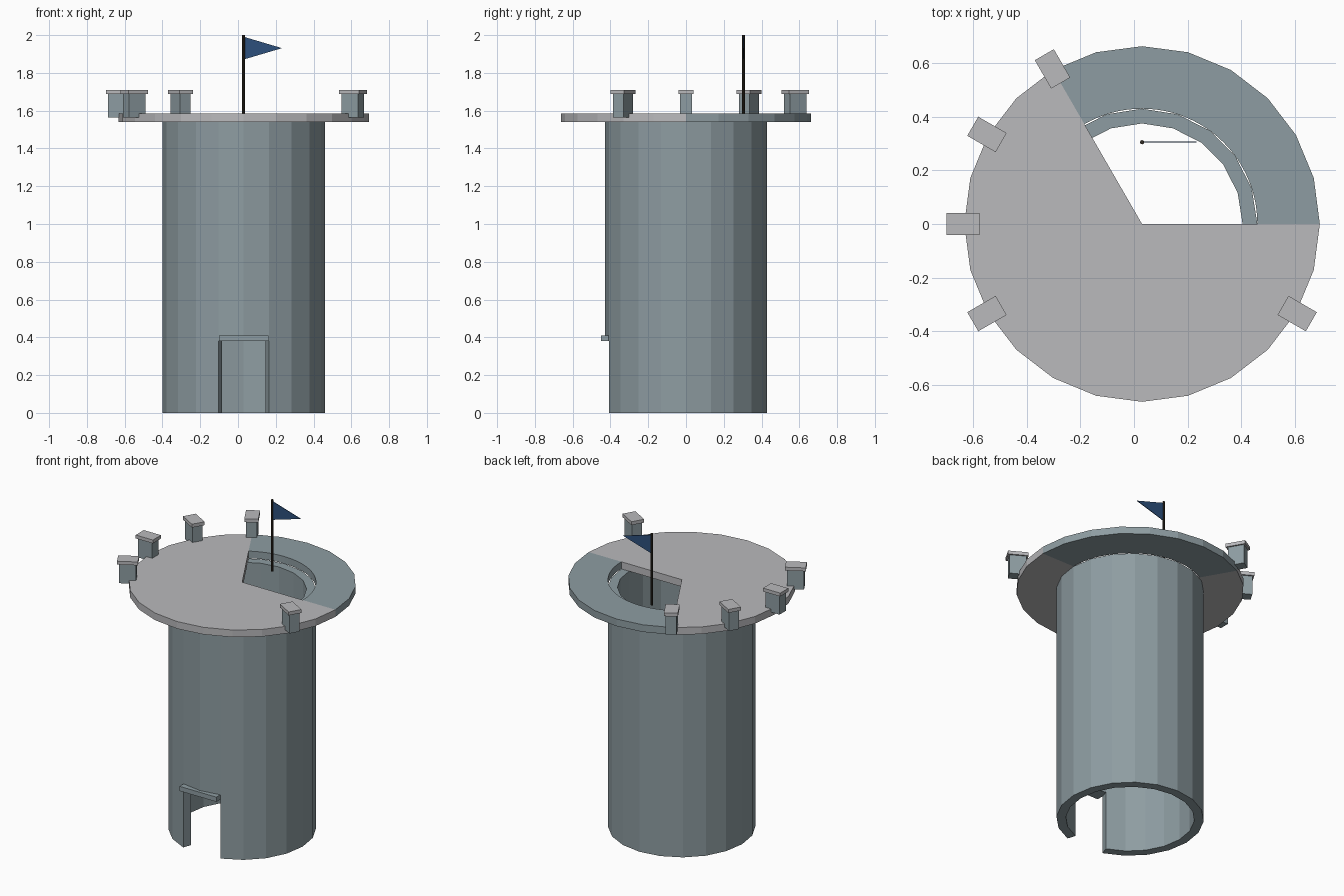
import bpy
import bmesh
from math import radians, cos, sin
from mathutils import Matrix, Vector

old = bpy.data.objects.get("Cube")
if old:
    bpy.data.objects.remove(old, do_unlink=True)

CENTRE = Vector((0.03, 0.0, 0.0))


def material(name, rgb):
    m = bpy.data.materials.new(name)
    m.use_nodes = True
    m.diffuse_color = (*rgb, 1)
    m.node_tree.nodes["Principled BSDF"].inputs["Base Color"].default_value = (*rgb, 1)
    return m


STONE = material("blue grey stone", (0.27, 0.335, 0.36))
PALE = material("pale grey stone", (0.49, 0.49, 0.505))
WOOD = material("dark wood", (0.03, 0.024, 0.016))
CLOTH = material("blue cloth", (0.026, 0.08, 0.2))


def finish(name, bm, mat, matrix=Matrix()):
    bmesh.ops.recalc_face_normals(bm, faces=bm.faces)
    mesh = bpy.data.meshes.new(name)
    bm.to_mesh(mesh)
    bm.free()
    mesh.materials.append(mat)
    obj = bpy.data.objects.new(name, mesh)
    obj.matrix_world = matrix
    bpy.context.collection.objects.link(obj)
    return obj


def prism(name, outline, z0, z1, mat, matrix=Matrix.Translation(CENTRE)):
    """Extrude a flat outline upwards from z0 to z1."""
    bm = bmesh.new()
    face = bm.faces.new([bm.verts.new((x, y, z0)) for x, y in outline])
    up = bmesh.ops.extrude_face_region(bm, geom=[face], use_keep_orig=True)
    verts = [g for g in up["geom"] if isinstance(g, bmesh.types.BMVert)]
    bmesh.ops.translate(bm, verts=verts, vec=(0, 0, z1 - z0))
    return finish(name, bm, mat, matrix)


def arc(radius, start, end, steps):
    angles = [radians(start + (end - start) * i / steps) for i in range(steps + 1)]
    return [(radius * cos(a), radius * sin(a)) for a in angles]


def band(outer, inner, start, end, steps, inner_steps=None):
    """Outline of a curved strip between two radii."""
    return arc(outer, start, end, steps) + arc(inner, end, start, inner_steps or steps)


def box(name, size, centre, mat, matrix=Matrix.Translation(CENTRE)):
    bm = bmesh.new()
    bmesh.ops.create_cube(bm, size=1)
    bmesh.ops.scale(bm, vec=size, verts=bm.verts)
    bmesh.ops.translate(bm, vec=centre, verts=bm.verts)
    return finish(name, bm, mat, matrix)


# Tower wall with a doorway gap, and the wall over the doorway
R_OUT, R_IN, DOOR_TOP, WALL_TOP, DECK_TOP = 0.43, 0.375, 0.38, 1.54, 1.586
prism("tower_wall", band(R_OUT, R_IN, -72, 252, 18), 0, WALL_TOP, STONE)
prism("wall_over_door", band(R_OUT, R_IN, 252, 288, 2), DOOR_TOP, WALL_TOP, STONE)
box("door_lintel", (0.262, 0.04, 0.03), (0, -0.43, 0.395), STONE)

# Deck: a solid sector and an open ring around the stairwell
R_DECK = 0.663
prism("deck_floor", [(0, 0)] + arc(R_DECK, 120, 360, 16), WALL_TOP, DECK_TOP, PALE)
prism("deck_ring", band(R_DECK, R_OUT, 0, 120, 8, 32), WALL_TOP, DECK_TOP, STONE)

# Battlements with caps around the deck edge
for i, angle in enumerate((120, 150, 180, 210, 330), 1):
    place = Matrix.Translation(CENTRE) @ Matrix.Rotation(radians(angle), 4, "Z")
    box(f"battlement_{i}", (0.1, 0.064, 0.125), (0.668, 0, 1.6275), STONE, place)
    box(f"battlement_cap_{i}", (0.122, 0.082, 0.022), (0.668, 0, 1.699), PALE, place)

# Flagpole and pennant
POLE = Matrix.Translation(CENTRE + Vector((0, 0.305, 0)))
prism("flagpole", arc(0.008, 0, 315, 7), WALL_TOP, 2.0, WOOD, POLE)
upright = POLE @ Matrix.Rotation(radians(90), 4, "X")
prism("pennant", [(0.004, 1.99), (0.004, 1.872), (0.203, 1.931)], -0.002, 0.002, CLOTH, upright)
